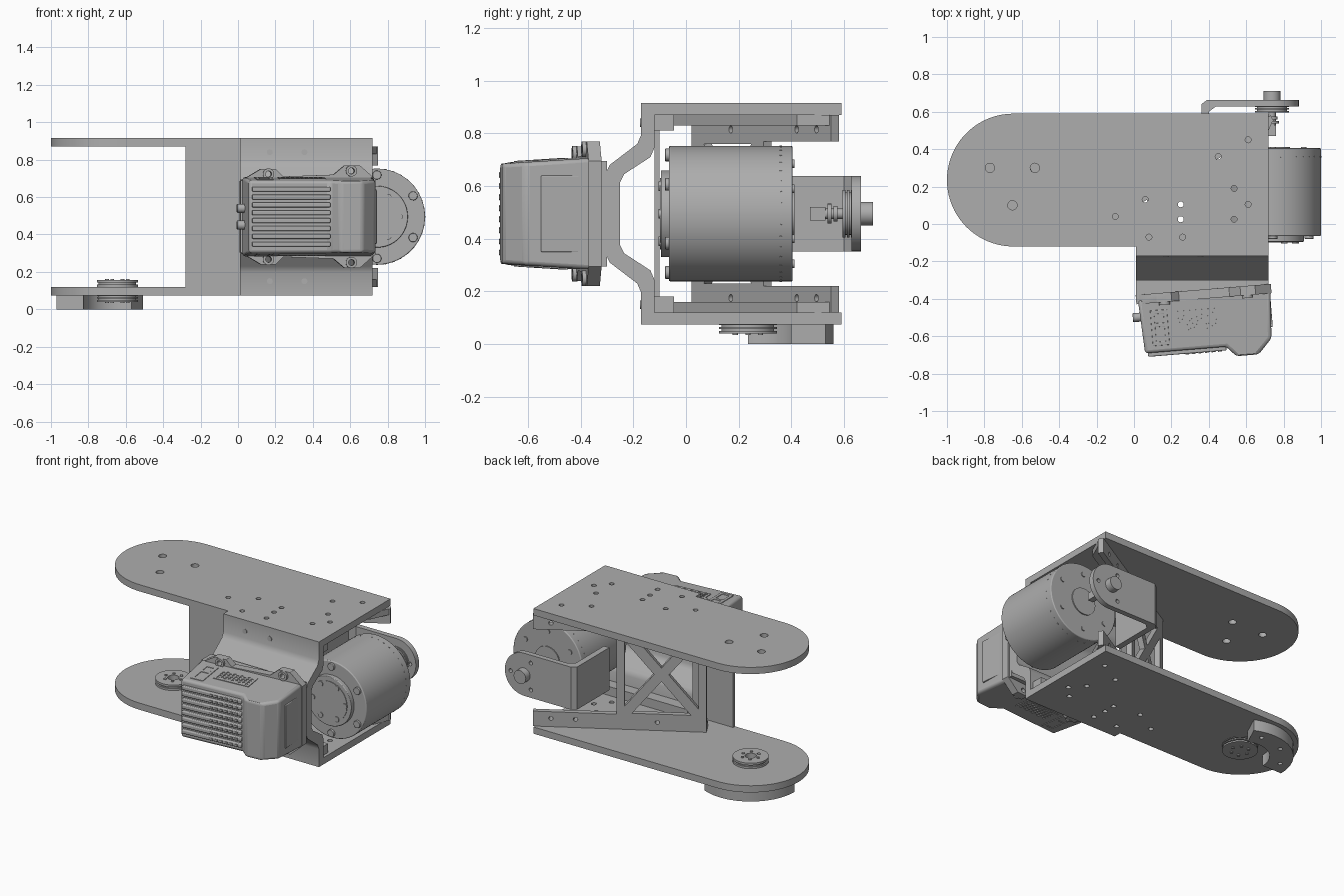
import bpy, bmesh
from math import sin, cos, pi, radians
from mathutils import Matrix, Vector

if "Cube" in bpy.data.objects:
    bpy.data.objects.remove(bpy.data.objects["Cube"], do_unlink=True)

grey = bpy.data.materials.new("machined grey")
grey.use_nodes = True
grey.diffuse_color = (0.42, 0.42, 0.42, 1)
grey.node_tree.nodes["Principled BSDF"].inputs["Base Color"].default_value = grey.diffuse_color

MID = 0.495                       # height of the symmetry plane
T, R = Matrix.Translation, Matrix.Rotation
UPRIGHT = R(pi / 2, 4, 'X')       # drawing plane becomes x-z, thickness along y
SIDEWAYS = R(pi / 2, 4, 'Z') @ UPRIGHT   # drawing plane becomes y-z, thickness along x


def finish(ob, name, matrix, bevel=0):
    ob.name = ob.data.name = name
    ob.matrix_world = matrix
    ob.data.materials.clear()
    ob.data.materials.append(grey)
    bm = bmesh.new()
    bm.from_mesh(ob.data)
    bmesh.ops.remove_doubles(bm, verts=bm.verts, dist=0.0002)
    bmesh.ops.recalc_face_normals(bm, faces=bm.faces)
    bm.to_mesh(ob.data)
    bm.free()
    if bevel:
        mod = ob.modifiers.new("soft edges", 'BEVEL')
        mod.width, mod.segments, mod.limit_method = bevel, 3, 'ANGLE'
    bpy.ops.object.select_all(action='DESELECT')
    ob.select_set(True)
    bpy.context.view_layer.objects.active = ob
    bpy.ops.object.shade_smooth_by_angle(angle=radians(35))
    return ob


def arc(cx, cy, r, a=0, b=360, n=24):
    full = b - a == 360
    steps = n if full else n + 1
    return [(cx + r * cos(radians(a + (b - a) * i / n)),
             cy + r * sin(radians(a + (b - a) * i / n))) for i in range(steps)]


def rect(x0, x1, y0, y1):
    return [(x0, y0), (x1, y0), (x1, y1), (x0, y1)]


def plate(name, loops, thick, matrix, bevel=0):
    """Flat part: first loop is the outline, the others are holes."""
    cu = bpy.data.curves.new(name, 'CURVE')
    cu.dimensions, cu.fill_mode, cu.extrude = '2D', 'BOTH', thick / 2
    for loop in loops:
        sp = cu.splines.new('POLY')
        sp.points.add(len(loop) - 1)
        for p, (x, y) in zip(sp.points, loop):
            p.co = (x, y, 0, 1)
        sp.use_cyclic_u = True
    ob = bpy.data.objects.new(name, cu)
    bpy.context.collection.objects.link(ob)
    bpy.ops.object.select_all(action='DESELECT')
    ob.select_set(True)
    bpy.context.view_layer.objects.active = ob
    bpy.ops.object.convert(target='MESH')
    return finish(bpy.context.object, name, matrix, bevel)


def box(name, x0, x1, y0, y1, z0, z1, frame=Matrix(), bevel=0):
    return plate(name, [rect(x0, x1, y0, y1)], z1 - z0, frame @ T((0, 0, (z0 + z1) / 2)), bevel)


def disc(name, r, a, b, matrix, n=48, bevel=0):
    """Cylinder along the local z axis from a to b."""
    bpy.ops.mesh.primitive_cylinder_add(vertices=n, radius=r, depth=b - a)
    return finish(bpy.context.object, name, matrix @ T((0, 0, (a + b) / 2)), bevel)


# Long top and bottom plates with one rounded end
PIVOT = (-0.645, 0.235)
outline = [(0.72, -0.12), (0.72, 0.59)] + arc(*PIVOT, 0.355, 90, 270, 40)
bolt_holes = [(-0.1, 0.04), (0.06, 0.13), (0.08, -0.07), (0.26, -0.07), (0.45, 0.36), (0.61, 0.45),
              (0.25, 0.105), (0.25, 0.025), (0.535, 0.19), (0.535, 0.025), (0.61, 0.105)]
small = [arc(x, y, 0.016, n=12) for x, y in bolt_holes]
pivot_holes = [arc(x, y, 0.025, n=16) for x, y in [(-0.77, 0.3), (-0.53, 0.3), (-0.65, 0.1)]]
plate("top_plate", [outline] + small + pivot_holes, 0.045, T((0, 0, 0.8925)))
plate("bottom_plate", [outline] + small, 0.045, T((0, 0, 0.0975)))

# Thin upright wall, and the hat-shaped front bracket
box("front_wall", -0.28, 0.02, -0.12, -0.1, 0.1, 0.89)
outer = [(-0.12, 0.42), (-0.17, 0.42), (-0.17, 0.3), (-0.185, 0.265), (-0.29, 0.185), (-0.31, 0.14)]
inner = [(-0.25, 0.12), (-0.235, 0.15), (-0.135, 0.215), (-0.12, 0.25)]
up = [(y, MID + d) for y, d in outer]
down = [(y, MID - d) for y, d in reversed(outer)]
inside = [(y, MID - d) for y, d in inner] + [(-0.12, MID - 0.25), (-0.12, MID + 0.25)]
inside += [(y, MID + d) for y, d in reversed(inner)]
shape = up + down + [(-0.12, MID - 0.25)] + [(y, MID - d) for y, d in reversed(inner)]
shape += [(y, MID + d) for y, d in inner]
plate("front_bracket", [shape], 0.71, T((0.365, 0, 0)) @ SIDEWAYS)
for s in (1, -1):
    box("corner_strip", 0.02, 0.7, -0.12, -0.045, MID + s * 0.345 - 0.03, MID + s * 0.345 + 0.03)
    for x in (0.17, 0.355):
        disc("bracket_screw", 0.016, 0.17, 0.174, T((x, 0, MID + s * 0.345)) @ UPRIGHT, 16)

# Diagonal truss panel with long flanges and feet
DIAG = T((-0.17, 0.02, 0)) @ R(radians(30), 4, 'Z')
lo, hi, w = 0.12, 0.87, 0.55
long_, step = 1.06, 0.1
truss = [(0, lo), (long_, lo), (long_, lo + step), (w, lo + step),
         (w, hi - step), (long_, hi - step), (long_, hi), (0, hi)]
a, b, c, d = 0.05, w - 0.05, lo + 0.11, hi - 0.11
m, g = w / 2, 0.045
windows = [[(a, c + g), (m - g, MID), (a, d - g)], [(b, c + g), (m + g, MID), (b, d - g)],
           [(a + g, c), (b - g, c), (m, MID - g)], [(a + g, d), (b - g, d), (m, MID + g)]]
side_holes = [arc(u, MID + s * 0.32, 0.014, n=12) for s in (1, -1) for u in (0.3, 0.8, 0.95)]
plate("truss_panel", [truss] + windows + side_holes, 0.035, DIAG @ T((0, 0.0175, 0)) @ UPRIGHT)
foot = [(0, 0), (0, -0.08), (0.94, -0.08), (1.05, 0)]
foot_slots = [rect(u, u + 0.14, -0.06, -0.025) for u in (0.12, 0.34, 0.62)]
for z in (lo + 0.02, hi - 0.02):
    plate("truss_foot", [foot] + foot_slots, 0.04, DIAG @ T((0, 0, z)))

# Motor, axis along y; local z points to the front
MOTOR = T((0.743, 0, MID)) @ UPRIGHT
disc("motor_body", 0.257, -0.405, 0.065, MOTOR, 96, 0.006)
disc("motor_front_hub", 0.165, 0.06, 0.095, MOTOR, 64, 0.004)
disc("motor_hub_cap", 0.135, 0.09, 0.099, MOTOR, 64)
disc("motor_rear_ring", 0.09, -0.412, -0.4, MOTOR, 48)
for i in range(6):
    rim = MOTOR @ R(i * pi / 3, 4, 'Z')
    disc("motor_bolt", 0.024, 0.06, 0.08, rim @ T((0, 0.223, 0)), 16, 0.003)
    disc("hub_bolt", 0.018, 0.095, 0.104, rim @ T((0.12, 0, 0)), 16)
    disc("rear_bolt", 0.016, -0.411, -0.4, rim @ T((0, 0.19, 0)), 16)
for i in range(36):
    disc("rim_pin", 0.005, 0.25, 0.2585, MOTOR @ T((0, 0, -0.36)) @ R(i * pi / 18, 4, 'Z')
         @ R(pi / 2, 4, 'Y'), 6)

# Rear sensor arm: web from the truss, rounded arm, pulley and shaft
arm = [(0.39, MID - 0.143)] + arc(0.738, MID, 0.143, -90, 90, 24) + [(0.39, MID + 0.143)]
arm_holes = [arc(0.738 + x, MID + z, 0.013, n=12) for x, z in [(0.1, 0), (-0.05, 0.09), (-0.05, -0.09)]]
plate("sensor_arm", [arm] + arm_holes, 0.035, T((0, 0.646, 0)) @ UPRIGHT)
plate("sensor_web", [[(0.36, 0.3), (0.4, 0.3), (0.4, 0.6), (0.44, 0.63), (0.44, 0.663),
                      (0.39, 0.663), (0.36, 0.64)]], 0.286, T((0, 0, MID)))
SENSOR = T((0.738, 0, MID)) @ UPRIGHT
for r, y0, y1 in [(0.09, 0.595, 0.605), (0.08, 0.6, 0.63), (0.09, 0.612, 0.62), (0.09, 0.626, 0.64),
                  (0.045, 0.66, 0.71), (0.02, 0.47, 0.6), (0.038, 0.537, 0.552), (0.03, 0.56, 0.575)]:
    disc("sensor_pulley", r, -y1, -y0, SENSOR, 40)
box("sensor_block", 0.72, 0.76, 0.47, 0.53, MID - 0.025, MID + 0.025)

# Grooved pivot bearing on the bottom plate, and the curved stop beneath it
for r, z0, z1 in [(0.11, 0.04, 0.05), (0.1, 0.045, 0.08), (0.11, 0.057, 0.065), (0.11, 0.072, 0.082)]:
    disc("lower_pivot", r, z0, z1, T((*PIVOT, 0)))
for r, z0, z1 in [(0.11, 0.12, 0.133), (0.1, 0.125, 0.15), (0.11, 0.143, 0.157)]:
    plate("upper_pivot", [arc(*PIVOT, r, n=48), arc(*PIVOT, 0.035)], z1 - z0, T((0, 0, (z0 + z1) / 2)))
for i in range(6):
    disc("pivot_bolt", 0.01, 0.034, 0.162, T((*PIVOT, 0)) @ R(i * pi / 3, 4, 'Z') @ T((0.055, 0, 0)), 12)
stop = arc(*PIVOT, 0.325, 65, 180, 28) + arc(*PIVOT, 0.18, 180, 65, 28)
stop_holes = [arc(PIVOT[0] + 0.26 * cos(t), PIVOT[1] + 0.26 * sin(t), 0.014, n=12) for t in (1.4, 2.1, 2.8)]
plate("curved_stop", [stop] + stop_holes, 0.078, T((0, 0, 0.039)))

# Camera: wedge mount, eared flange and tapered housing in a slightly turned frame
plate("camera_wedge", [[(0.01, -0.4), (0.72, -0.345), (0.72, -0.3), (0.01, -0.3)]], 0.4, T((0, 0, MID)))
CAM = T((0.37, -0.38, MID)) @ R(radians(4.7), 4, 'Z')
half = [(0.365, 0.2), (0.28, 0.275), (0.2, 0.275), (0.14, 0.225), (-0.13, 0.215),
        (-0.17, 0.255), (-0.25, 0.255), (-0.36, 0.19)]
flange = half + [(x, -z) for x, z in reversed(half)]
ear_holes = [arc(x, s * z, 0.016, n=12) for x, z in ((0.235, 0.245), (-0.21, 0.228)) for s in (1, -1)]
plate("camera_flange", [flange] + ear_holes, 0.05, CAM @ T((0, 0.005, 0)) @ UPRIGHT, 0.006)
for x, z in ((0.235, 0.245), (-0.21, 0.228)):
    for s in (1, -1):
        plate("ear_ring", [arc(x, s * z, 0.03), arc(x, s * z, 0.016)], 0.02,
              CAM @ T((0, -0.025, 0)) @ UPRIGHT)
body = [(-0.35, 0), (-0.335, -0.285), (0.1, -0.285), (0.15, -0.34), (0.27, -0.34), (0.345, -0.26), (0.36, 0)]
housing = plate("camera_housing", [body], 0.424, CAM, 0.016)
for v in housing.data.vertices:
    v.co.z *= 1 + 0.3 * v.co.y
for i in range(8):
    z = (i - 3.5) * 0.042
    box("cooling_fin", -0.32, 0.1, -0.305, -0.28, z - 0.013, z + 0.013, CAM, 0.006)
    for x in range(6):
        box("fin_slot", -0.12 + x * 0.035, -0.1 + x * 0.035, -0.309, -0.3, z - 0.006, z + 0.006, CAM)
box("side_panel", 0.345, 0.357, -0.2, -0.02, -0.145, 0.145, CAM, 0.004)
for z in (0.045, -0.045):
    disc("side_connector", 0.024, 0.335, 0.385, CAM @ T((0, -0.09, z)) @ R(-pi / 2, 4, 'Y'), 20, 0.003)

# Port frames and hexagonal vent on the camera's sloped top and bottom
for s in (1, -1):
    deck = CAM @ T((0, 0, s * 0.212)) @ R(s * 0.063, 4, 'X')
    plate("port_frame", [rect(-0.29, -0.2, -0.25, -0.06), rect(-0.27, -0.22, -0.13, -0.08),
                         rect(-0.27, -0.22, -0.23, -0.15)], 0.008, deck, 0.002)
    cells = [arc(-0.14 + i * 0.025, -0.17 + j * 0.022 + (i % 2) * 0.011, 0.01, n=6)
             for i in range(9) for j in range(4)]
    plate("vent_grille", [rect(-0.165, 0.085, -0.19, -0.075)] + cells, 0.008, deck)
